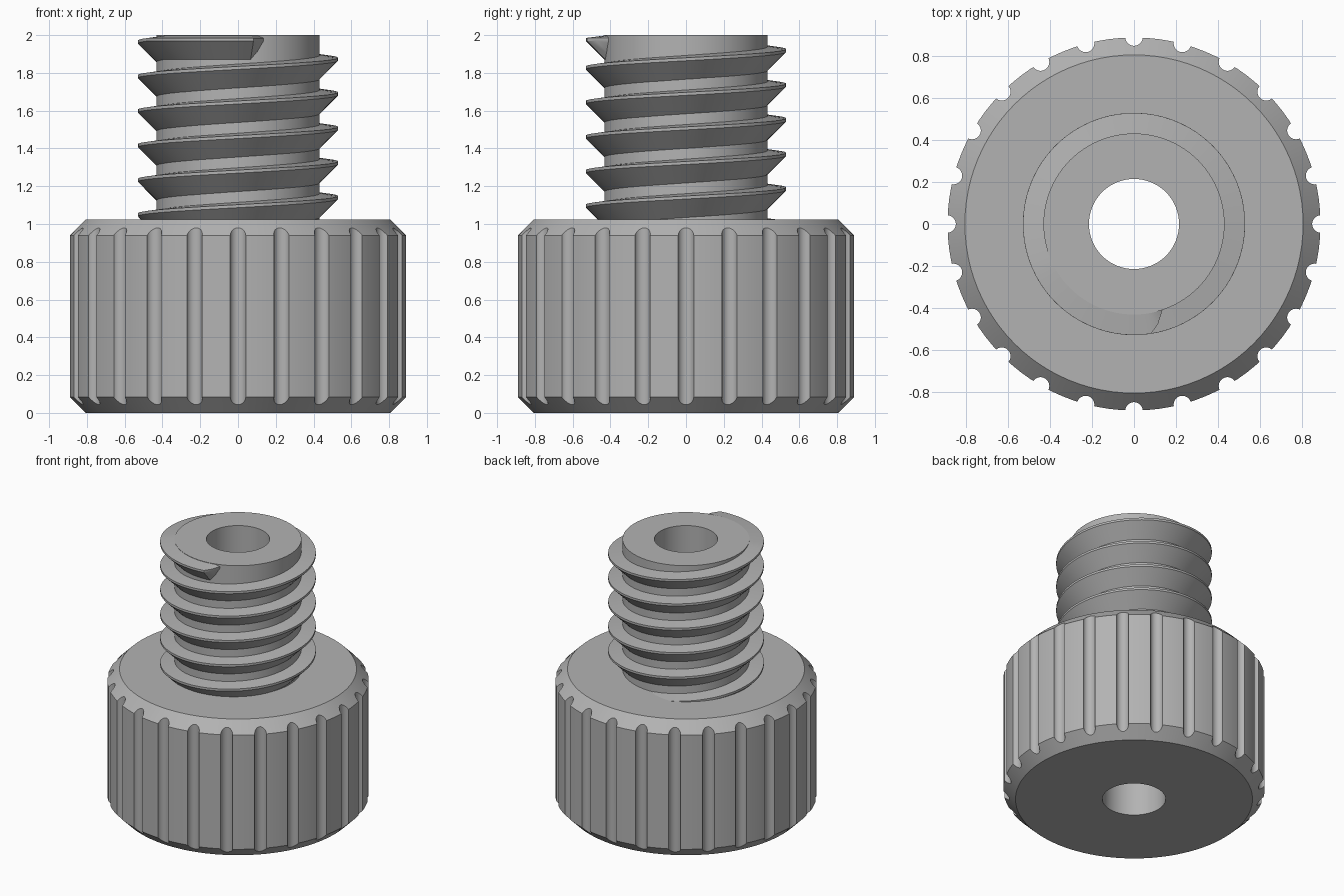
import bpy, bmesh, math

old = bpy.data.objects.get("Cube")
if old:
    bpy.data.objects.remove(old, do_unlink=True)

# One plain grey for the whole screw
grey = bpy.data.materials.new("plain_grey")
grey.use_nodes = True
colour = (0.45, 0.45, 0.45, 1)
grey.diffuse_color = colour
grey.node_tree.nodes["Principled BSDF"].inputs["Base Color"].default_value = colour


def make_object(name, bm):
    bmesh.ops.recalc_face_normals(bm, faces=bm.faces)
    mesh = bpy.data.meshes.new(name)
    bm.to_mesh(mesh)
    bm.free()
    mesh.materials.append(grey)
    obj = bpy.data.objects.new(name, mesh)
    bpy.context.collection.objects.link(obj)
    return obj


def select_only(obj):
    bpy.ops.object.select_all(action='DESELECT')
    obj.select_set(True)
    bpy.context.view_layer.objects.active = obj


def smooth(obj):
    select_only(obj)
    bpy.ops.object.shade_smooth_by_angle(angle=math.radians(30))


def bridge_loops(bm, loops):
    for a, b in zip(loops, loops[1:]):
        for i in range(len(a)):
            j = (i + 1) % len(a)
            bm.faces.new((a[i], a[j], b[j], b[i]))


def polar(r, angle, z):
    return (r * math.cos(angle), r * math.sin(angle), z)


# Chamfered head and hollow shank, turned from one closed profile
HEAD_R, CHAMFER_R, SHANK_R, BORE_R = 0.89, 0.807, 0.432, 0.215
profile = [(BORE_R, 0), (CHAMFER_R, 0), (HEAD_R, 0.083), (HEAD_R, 0.94),
           (CHAMFER_R, 1.023), (SHANK_R, 1.023), (SHANK_R, 2), (BORE_R, 2)]
SIDES = 96
bm = bmesh.new()
rings = [[bm.verts.new(polar(r, math.tau * s / SIDES, z)) for r, z in profile]
         for s in range(SIDES)]
bridge_loops(bm, rings + rings[:1])
body = make_object("head_and_shank", bm)

# Round grip grooves cut along the head
GROOVES = 24
bm = bmesh.new()
for g in range(GROOVES):
    x, y, _ = polar(HEAD_R + 0.002, math.tau * g / GROOVES, 0)
    made = bmesh.ops.create_cone(bm, cap_ends=True, segments=20, radius1=0.042,
                                 radius2=0.042, depth=1.3)
    bmesh.ops.translate(bm, verts=made["verts"], vec=(x, y, 0.5))
cutter = make_object("groove_cutter", bm)
cutter.hide_render = True

cut = body.modifiers.new("grip_grooves", 'BOOLEAN')
cut.operation = 'DIFFERENCE'
cut.solver = 'EXACT'
cut.object = cutter
select_only(body)
bpy.ops.object.modifier_apply(modifier=cut.name)
bpy.data.objects.remove(cutter, do_unlink=True)
smooth(body)

# Buttress thread: near-flat upper flank, sloping lower flank
START, TURNS, PITCH = math.radians(94), 5.54, 0.183
START_Z, TOP_Z, CREST_R, ROOT_R = 1.013, 1.985, 0.53, 0.42
FADE = math.radians(9)
steps = 420
sweep = TURNS * math.tau
bm = bmesh.new()
sections = []
for s in range(steps + 1):
    turn = sweep * s / steps
    z = min(START_Z + PITCH * turn / math.tau, TOP_Z)
    # The crest runs out into the shank at the upper end
    keep = min(1, (sweep - turn) / FADE + 0.1)
    crest = ROOT_R + (CREST_R - ROOT_R) * keep
    tooth = [(ROOT_R, z + 0.014), (crest, z), (crest, z - 0.016),
             (ROOT_R, z - 0.016 - (crest - ROOT_R))]
    sections.append([bm.verts.new(polar(r, START + turn, h)) for r, h in tooth])
bridge_loops(bm, sections)
bm.faces.new(sections[0])
bm.faces.new(sections[-1])
thread = make_object("thread", bm)
smooth(thread)
